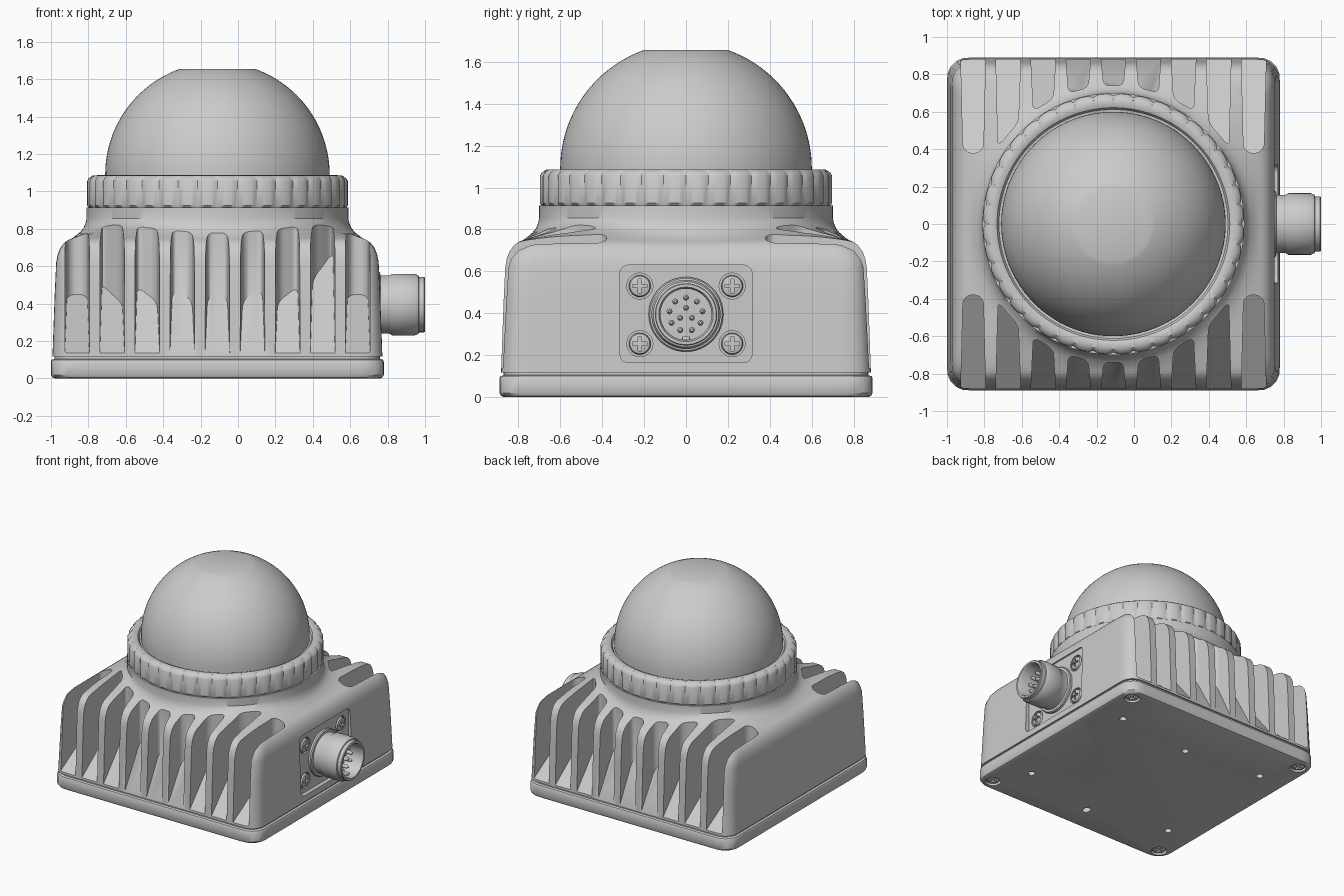
import bpy, bmesh
from math import sin, cos, pi, sqrt, tau
from mathutils import Matrix

if "Cube" in bpy.data.objects:
    bpy.data.objects.remove(bpy.data.objects["Cube"])

CX = -0.11  # centre of housing and dome


def make(name, verts, faces, loc=(0, 0, 0), rot=(0, 0, 0)):
    me = bpy.data.meshes.new(name)
    me.from_pydata(verts, [], faces)
    bm = bmesh.new()
    bm.from_mesh(me)
    bmesh.ops.recalc_face_normals(bm, faces=bm.faces)
    bm.to_mesh(me)
    bm.free()
    ob = bpy.data.objects.new(name, me)
    ob.location, ob.rotation_euler = loc, rot
    bpy.context.collection.objects.link(ob)
    return ob


def loft(name, rings, loc=(0, 0, 0), rot=(0, 0, 0)):
    """Skin equal-length rings and cap both ends."""
    n = len(rings[0])
    faces = [(k * n + i, k * n + (i + 1) % n, (k + 1) * n + (i + 1) % n, (k + 1) * n + i)
             for k in range(len(rings) - 1) for i in range(n)]
    faces += [tuple(range(n)), tuple(range((len(rings) - 1) * n, len(rings) * n))]
    return make(name, [v for r in rings for v in r], faces, loc, rot)


def lathe(name, prof, loc=(0, 0, 0), rot=(0, 0, 0), n=64, mod=lambda r, i: r):
    rings = [[(mod(r, i) * cos(tau * i / n), mod(r, i) * sin(tau * i / n), z)
              for i in range(n)] for r, z in prof]
    return loft(name, rings, loc, rot)


def rsq(h, r, a):
    """Distance to the edge of a rounded square along angle a."""
    c, s = abs(cos(a)), abs(sin(a))
    c, s = max(c, s), min(c, s)
    if h * s / c <= h - r:
        return h / c
    k = h - r
    b = k * (c + s)
    return b + sqrt(max(0, b * b - 2 * k * k + r * r))


def rounded_ring(h, r, z, t=0, circ=0.70, n=192):
    out = []
    for i in range(n):
        a = tau * (i + .5) / n
        d = rsq(h, r, a) * (1 - t) + circ * t
        out.append((d * cos(a), d * sin(a), z))
    return out


def box(name, lo, hi, bevel=0.0, axis=None):
    bm = bmesh.new()
    size = [b - a for a, b in zip(lo, hi)]
    mid = [(a + b) / 2 for a, b in zip(lo, hi)]
    bmesh.ops.create_cube(bm, size=1, matrix=Matrix.Translation(mid) @ Matrix.Diagonal((*size, 1)))
    if bevel:
        es = [e for e in bm.edges if axis is None or
              abs((e.verts[0].co - e.verts[1].co)[axis]) > 1e-4]
        bmesh.ops.bevel(bm, geom=es, offset=bevel, segments=5, profile=.5, affect='EDGES')
    me = bpy.data.meshes.new(name)
    bm.to_mesh(me)
    bm.free()
    ob = bpy.data.objects.new(name, me)
    bpy.context.collection.objects.link(ob)
    return ob


def cut(ob, cutters):
    for c in cutters:
        m = ob.modifiers.new("cut", 'BOOLEAN')
        m.operation, m.solver, m.object = 'DIFFERENCE', 'EXACT', c
    bpy.context.view_layer.update()
    dg = bpy.context.evaluated_depsgraph_get()
    me = bpy.data.meshes.new_from_object(ob.evaluated_get(dg))
    ob.modifiers.clear()
    ob.data = me
    for c in cutters:
        bpy.data.objects.remove(c)


# Housing: drafted rounded square blending into a round neck
body = loft("housing", [rounded_ring(h, r, z, t) for h, r, z, t in [
    (.882, .10, .118, 0), (.87, .10, .45, 0), (.862, .10, .62, 0), (.855, .105, .66, 0),
    (.842, .11, .695, 0), (.82, .12, .725, 0), (.795, .13, .742, 0), (.78, .14, .75, .05),
    (.78, .15, .765, .3), (.78, .15, .785, .6), (.78, .15, .805, .8), (.78, .15, .83, .93),
    (.78, .15, .855, 1), (.78, .15, .915, 1)]], (CX, 0, 0))


# Cooling slots between the fins, front and back
def slot(x0, side, ztop_floor):
    hw, wide, r = .055, .066, .05 if abs(x0) > .7 else .035
    end = []
    for k in range(17):
        dx = hw * sin(pi / 2 * (k / 8 - 1))
        x = x0 + dx
        base = .38 if abs(x0) > .7 else sqrt(.74 ** 2 - x * x)
        d = max(0, abs(dx) - (hw - r))
        end.append((x, base + r - sqrt(max(0, r * r - d * d))))
    pts = [(x0 - wide, 1), (x0 - wide, .882)] + end + [(x0 + wide, .882), (x0 + wide, 1)]
    ye = end[8][1]
    floor = lambda y: .135 + max(0, .882 - y) / (.882 - ye) * (ztop_floor - .135)
    n = len(pts)
    verts = [(x, side * y, floor(y)) for x, y in pts] + [(x, side * y, 1.2) for x, y in pts]
    faces = [(i, (i + 1) % n, n + (i + 1) % n, n + i) for i in range(n)]
    faces += [tuple(range(n, 2 * n)), (0, 1, n - 2, n - 1), tuple(range(1, n - 1))]
    return make("slot_cutter", verts, faces, (CX, 0, 0))


slots = [slot((i - 4) * .1875, s, .6 if (i == 7 and s < 0) else .45)
         for i in range(9) for s in (-1, 1)]

# Connector pocket and its screw seats
PX = .738
pocket = box("pocket_cutter", (PX, -.315, .165), (1.1, .315, .63), .04, 0)
side_screws = [(y, z) for y in (-.22, .22) for z in (.255, .53)]
cut(body, slots + [pocket])
cut(body, [lathe("seat_cutter", [(.062, -.02), (.062, .1)], (PX, y, z), (0, pi / 2, 0), 32)
           for y, z in side_screws])

# Base plate with screw seats and small holes underneath
base = loft("base_plate", [rounded_ring(h, .11, z) for h, z in [
    (.868, 0), (.882, .006), (.89, .02), (.89, .09), (.885, .1), (.87, .105), (.87, .12)]],
    (CX, 0, 0))
foot_screws = [(CX + sx * .79, sy * .79) for sx in (-1, 1) for sy in (-1, 1)]
holes = [(CX + sx * .65, sy * .52) for sx in (-1, 1) for sy in (-1, 1)] + [(CX, .45)]
cutters = [lathe("seat_cutter", [(.058, -.1), (.058, .025)], (x, y, 0), n=32) for x, y in foot_screws]
cutters += [lathe("hole_cutter", [(.026, -.1), (.026, .06)], (x, y, 0), n=24) for x, y in holes]
cutters.append(box("oblong_cutter", (CX - .026, -.705, -.1), (CX + .026, -.635, .06), .025, 2))
cut(base, cutters)

# Cross-head screws sharing one mesh
screw = lathe("side_screw", [(.052, -.025), (.052, -.004), (.047, .004), (.03, .009), (.012, .011)], n=32)
cut(screw, [box("cross_a", (-.034, -.008, -.012), (.034, .008, .1)),
            box("cross_b", (-.008, -.034, -.012), (.008, .034, .1))])


def place_screw(name, loc, rot):
    ob = bpy.data.objects.new(name, screw.data)
    ob.location, ob.rotation_euler = loc, rot
    bpy.context.collection.objects.link(ob)


for y, z in side_screws:
    place_screw("connector_screw", (PX, y, z), (0, pi / 2, 0))
for x, y in foot_screws:
    place_screw("base_screw", (x, y, .014), (pi, 0, 0))
bpy.data.objects.remove(screw)

# Knurled collar
lathe("collar", [(.58, .91), (.685, .91), (.698, .925), (.698, 1.055), (.69, 1.07), (.668, 1.085),
                 (.64, 1.087), (.622, 1.08), (.612, 1.065), (.58, 1.06)], (CX, 0, 0), n=240,
      mod=lambda r, i: r - (.012 if i % 6 == 0 else .003 if i % 6 in (1, 5) else 0) * (r > .689))

# Dome with a flat top
a1 = 1.2310
lathe("dome", [(.60, 1.04)] + [(.60 * cos(a1 * k / 28), 1.09 + .60 * sin(a1 * k / 28))
                               for k in range(29)], (CX, 0, 0), n=96)

# Round connector: shell, pins and key
CZ = .395
lathe("connector_shell", [(.178, .72), (.178, .752), (.172, .76), (.155, .762), (.155, .81),
                          (.165, .825), (.165, .945), (.156, .965), (.148, .968), (.148, .995),
                          (.144, 1.0), (.13, 1.0), (.122, .985), (.122, .81), (.005, .81)],
      (0, 0, CZ), (0, pi / 2, 0))
for count, rad in ((9, .08), (3, .032)):
    for k in range(count):
        a = tau * k / count + pi / 2
        lathe("connector_pin", [(.014, .80), (.014, .925), (.006, .94)],
              (0, rad * cos(a), CZ + rad * sin(a)), (0, pi / 2, 0), 12)
box("connector_key", (.80, -.018, CZ - .127), (.96, .018, CZ - .105), .006)

# Smooth shading with sharp creases
for ob in bpy.context.collection.objects:
    ob.select_set(True)
    bpy.context.view_layer.objects.active = ob
bpy.ops.object.shade_smooth_by_angle(angle=.6)
